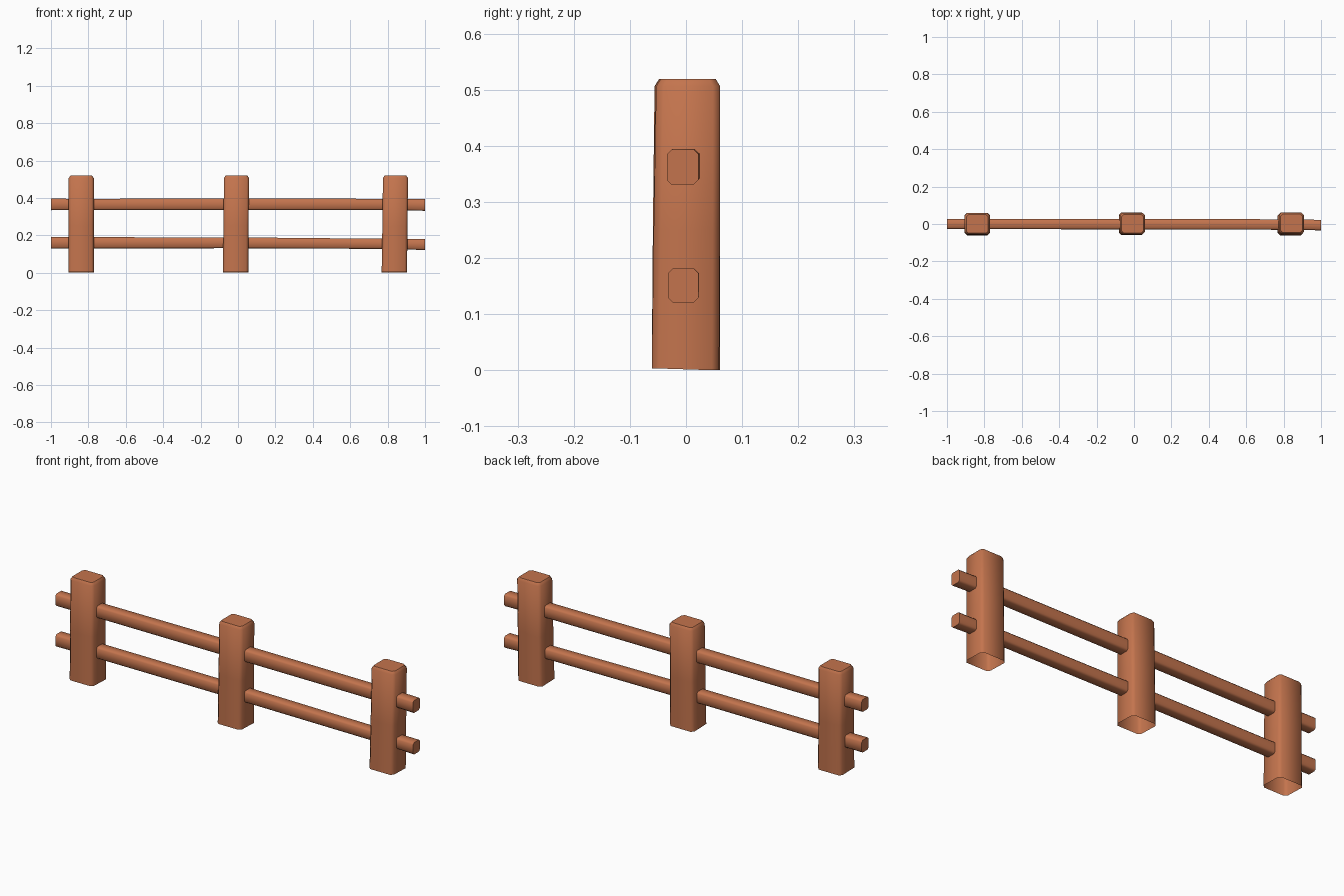
import bpy, bmesh, math
from mathutils import Vector

if "Cube" in bpy.data.objects:
    bpy.data.objects.remove(bpy.data.objects["Cube"])

wood = bpy.data.materials.new("warm brown wood")
wood.diffuse_color = (0.55, 0.175, 0.075, 1)
wood.use_nodes = True
wood.node_tree.nodes["Principled BSDF"].inputs["Base Color"].default_value = wood.diffuse_color


def rounded_rect(hw, hh, c):
    """Eight-sided section: a rectangle with cut corners."""
    return [(hw - c, -hh), (hw, -hh + c), (hw, hh - c), (hw - c, hh),
            (-hw + c, hh), (-hw, hh - c), (-hw, -hh + c), (-hw + c, -hh)]


def loft(name, rings, cap_start, cap_end):
    """Skin a list of rings of points, with optional end caps."""
    bm = bmesh.new()
    loops = [[bm.verts.new(p) for p in ring] for ring in rings]
    for a, b in zip(loops, loops[1:]):
        for i in range(len(a)):
            j = (i + 1) % len(a)
            bm.faces.new((a[i], a[j], b[j], b[i]))
    if cap_start:
        bm.faces.new(loops[0][::-1])
    if cap_end:
        bm.faces.new(loops[-1])
    me = bpy.data.meshes.new(name)
    bm.to_mesh(me)
    bm.free()
    me.materials.append(wood)
    ob = bpy.data.objects.new(name, me)
    bpy.context.collection.objects.link(ob)
    bpy.ops.object.select_all(action='DESELECT')
    ob.select_set(True)
    bpy.context.view_layer.objects.active = ob
    bpy.ops.object.shade_smooth_by_angle(angle=math.radians(50))
    return ob


def post(name, bottom, top):
    """Upright with an open base, a slight lean and a worn top edge."""
    b, t = Vector(bottom), Vector(top)
    rings = []
    for z, hw, hh, c in ((0.003, 0.068, 0.060, 0.013), (0.25, 0.067, 0.059, 0.013),
                         (0.506, 0.067, 0.057, 0.013), (0.519, 0.058, 0.049, 0.011)):
        m = b.lerp(t, z / 0.52)
        rings.append([(m.x + x, m.y + y, z) for x, y in rounded_rect(hw, hh, c)])
    # the base is cut a little unevenly
    rings[0] = [(x, y, 0.003 if y < b.y else 0.0) for x, y, z in rings[0]]
    loft(name, rings, False, True)


def rail(name, stations):
    """Long bar through all posts; stations are (x, y, z, half width, half height)."""
    rings = [[(x, y + u, z + v) for u, v in rounded_rect(hw, hh, 0.008)]
             for x, y, z, hw, hh in stations]
    loft(name, rings, True, True)


# three posts
post("left_post", (-0.838, -0.001), (-0.838, 0.001))
post("middle_post", (-0.013, 0.001), (-0.008, 0.002))
post("right_post", (0.836, -0.001), (0.842, 0.004))

# two rails
rail("upper_rail", [(-1, 0, 0.365, 0.027, 0.031), (-0.84, 0, 0.365, 0.027, 0.030),
                    (0, -0.001, 0.366, 0.028, 0.031), (0.84, -0.003, 0.365, 0.028, 0.030),
                    (1, -0.006, 0.362, 0.028, 0.031)])
rail("lower_rail", [(-1, 0, 0.160, 0.027, 0.031), (-0.84, 0, 0.160, 0.027, 0.030),
                    (0, -0.002, 0.160, 0.027, 0.029), (0.84, -0.003, 0.154, 0.027, 0.027),
                    (1, -0.005, 0.151, 0.027, 0.030)])
